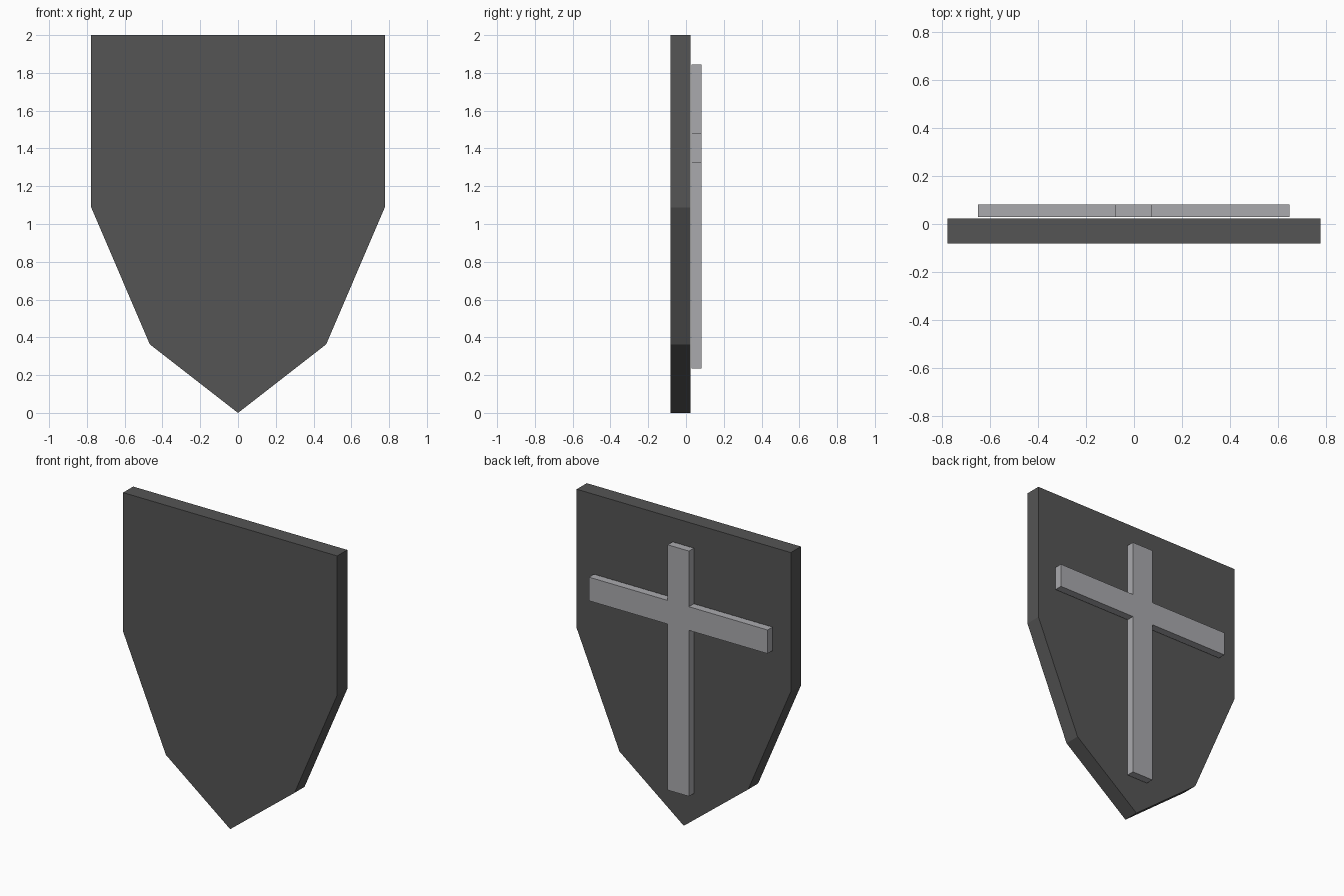
import bpy, bmesh

if "Cube" in bpy.data.objects:
    bpy.data.objects.remove(bpy.data.objects["Cube"])


def plate(name, half_outline, y_front, y_back, shift=0.0):
    """Mirror a right-hand (x, z) outline and extrude it along y."""
    mirrored = [(-x, z) for x, z in reversed(half_outline) if x > 0]
    bm = bmesh.new()
    verts = [bm.verts.new((x + shift, y_front, z)) for x, z in half_outline + mirrored]
    face = bm.faces.new(verts)
    ext = bmesh.ops.extrude_face_region(bm, geom=[face])
    moved = [g for g in ext["geom"] if isinstance(g, bmesh.types.BMVert)]
    bmesh.ops.translate(bm, verts=moved, vec=(0, y_back - y_front, 0))
    bmesh.ops.recalc_face_normals(bm, faces=bm.faces)
    mesh = bpy.data.meshes.new(name)
    bm.to_mesh(mesh)
    bm.free()
    obj = bpy.data.objects.new(name, mesh)
    bpy.context.collection.objects.link(obj)
    return obj


def paint(obj, value):
    mat = bpy.data.materials.new(obj.name + "_colour")
    mat.diffuse_color = value
    mat.use_nodes = True
    mat.node_tree.nodes["Principled BSDF"].inputs["Base Color"].default_value = mat.diffuse_color
    obj.data.materials.append(mat)


# Shield body, from bottom tip up to the flat top
body = plate("shield_body",
             [(0, 0), (0.467, 0.363), (0.777, 1.088), (0.777, 2.0)],
             -0.081, 0.023)
paint(body, (0.09, 0.09, 0.09, 1))

# Raised cross, floating just off the rear face
cross = plate("cross",
              [(0.077, 0.236), (0.077, 1.325), (0.648, 1.325),
               (0.648, 1.48), (0.077, 1.48), (0.077, 1.845)],
              0.03, 0.081, shift=-0.001)
paint(cross, (0.4, 0.4, 0.42, 1))
